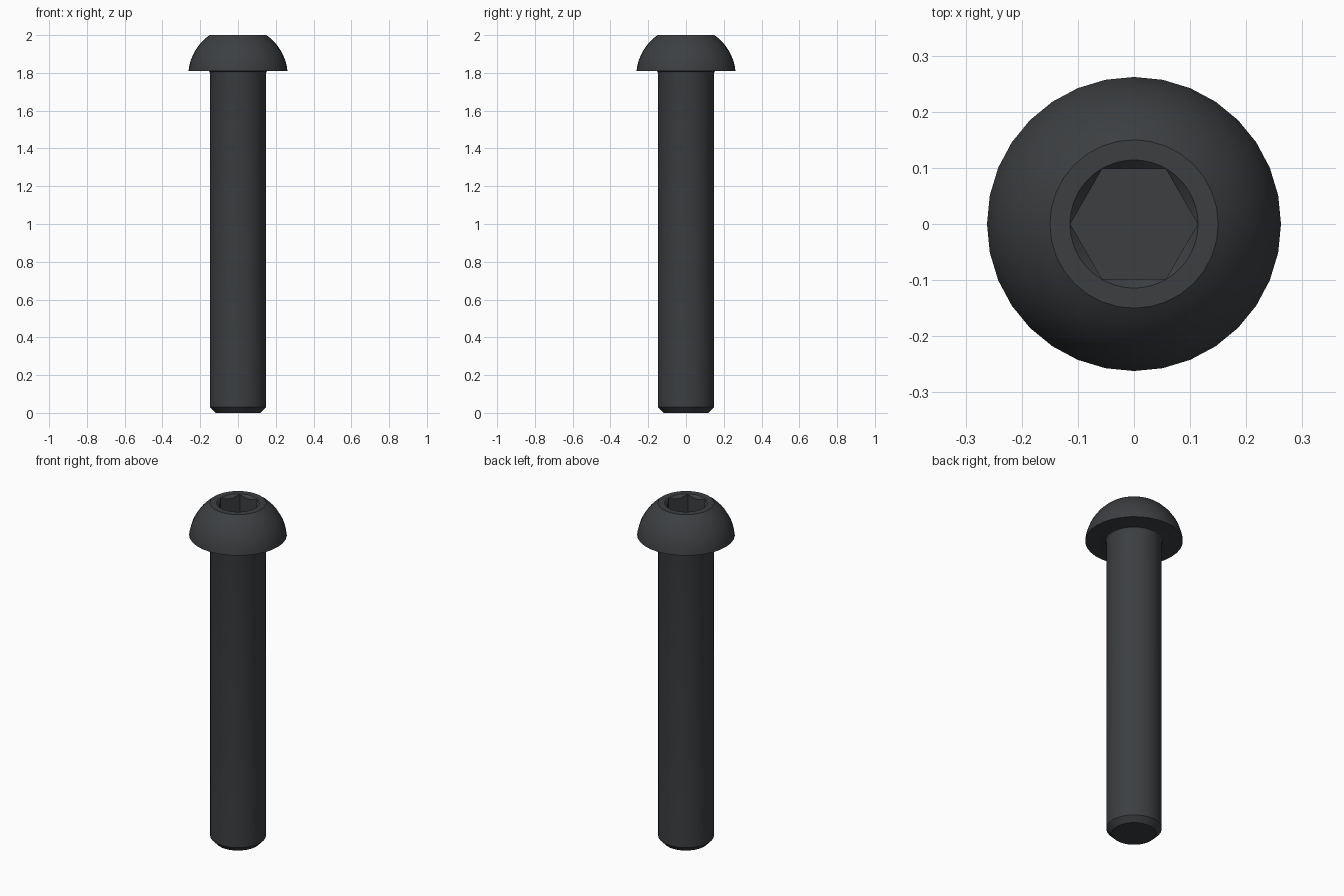
import bpy, bmesh
from math import sin, cos, pi, asin, sqrt

if "Cube" in bpy.data.objects:
    bpy.data.objects.remove(bpy.data.objects["Cube"])

SIDES, FINE = 32, 96
HEAD_R, HEAD_Z, TOP_R, TOP_Z = 0.262, 1.81, 0.15, 2.0
SHANK_R, HEX_R, SOCKET_DEPTH = 0.149, 0.1135, 0.11

bm = bmesh.new()


def ring(n, radius, z):
    """Ring of vertices; radius and z are functions of the angle."""
    angles = [2 * pi * i / n for i in range(n)]
    return [bm.verts.new((radius(a) * cos(a), radius(a) * sin(a), z(a))) for a in angles]


def circle(n, r, z):
    return ring(n, lambda a: r, lambda a: z)


def bridge(low, high):
    """Join a ring to one with the same number of vertices or a multiple."""
    n, k = len(low), len(high) // len(low)
    for i in range(n):
        upper = [high[(i * k + j) % len(high)] for j in range(k, -1, -1)]
        bm.faces.new([low[i], low[(i + 1) % n]] + upper)


# shank with chamfered tip and a small fillet under the head
profile = [(0.119, 0), (SHANK_R, 0.031), (SHANK_R, HEAD_Z - 0.01)]
for i in range(1, 4):
    t = pi / 2 * i / 3
    profile.append((SHANK_R + 0.01 * (1 - cos(t)), HEAD_Z - 0.01 + 0.01 * sin(t)))

# domed head: spherical arc centred on the axis
zc = (HEAD_Z + TOP_Z - (HEAD_R**2 - TOP_R**2) / (TOP_Z - HEAD_Z)) / 2
R = sqrt(HEAD_R**2 + (HEAD_Z - zc) ** 2)
a0, a1 = asin((HEAD_Z - zc) / R), asin((TOP_Z - zc) / R)
for i in range(11):
    t = a0 + (a1 - a0) * i / 10
    profile.append((R * cos(t), zc + R * sin(t)))

rings = [circle(SIDES, r, z) for r, z in profile]
bm.faces.new(rings[0][::-1])
for low, high in zip(rings, rings[1:]):
    bridge(low, high)

# flat top land, conical countersink, then hexagonal socket


def hex_radius(a):
    return HEX_R * cos(pi / 6) / cos(a % (pi / 3) - pi / 6)


mouth = circle(FINE, HEX_R + 0.0005, TOP_Z)
cone = ring(FINE, hex_radius, lambda a: TOP_Z - 0.0005 - (HEX_R - hex_radius(a)))
floor = circle(6, HEX_R, TOP_Z - SOCKET_DEPTH)
bridge(rings[-1], mouth)
bridge(mouth, cone)
k = FINE // 6
for i in range(6):
    upper = [cone[(i * k + j) % FINE] for j in range(k + 1)]
    bm.faces.new(upper + [floor[(i + 1) % 6], floor[i]])
bm.faces.new(floor)
bmesh.ops.recalc_face_normals(bm, faces=bm.faces)

mesh = bpy.data.meshes.new("button_head_bolt")
bm.to_mesh(mesh)
bm.free()
bolt = bpy.data.objects.new("button_head_bolt", mesh)
bpy.context.collection.objects.link(bolt)

# dark steel
steel = bpy.data.materials.new("dark_steel")
steel.diffuse_color = (0.045, 0.049, 0.053, 1)
steel.use_nodes = True
steel.node_tree.nodes["Principled BSDF"].inputs["Base Color"].default_value = steel.diffuse_color
mesh.materials.append(steel)

bpy.context.view_layer.objects.active = bolt
bolt.select_set(True)
bpy.ops.object.shade_smooth_by_angle(angle=pi / 6)
